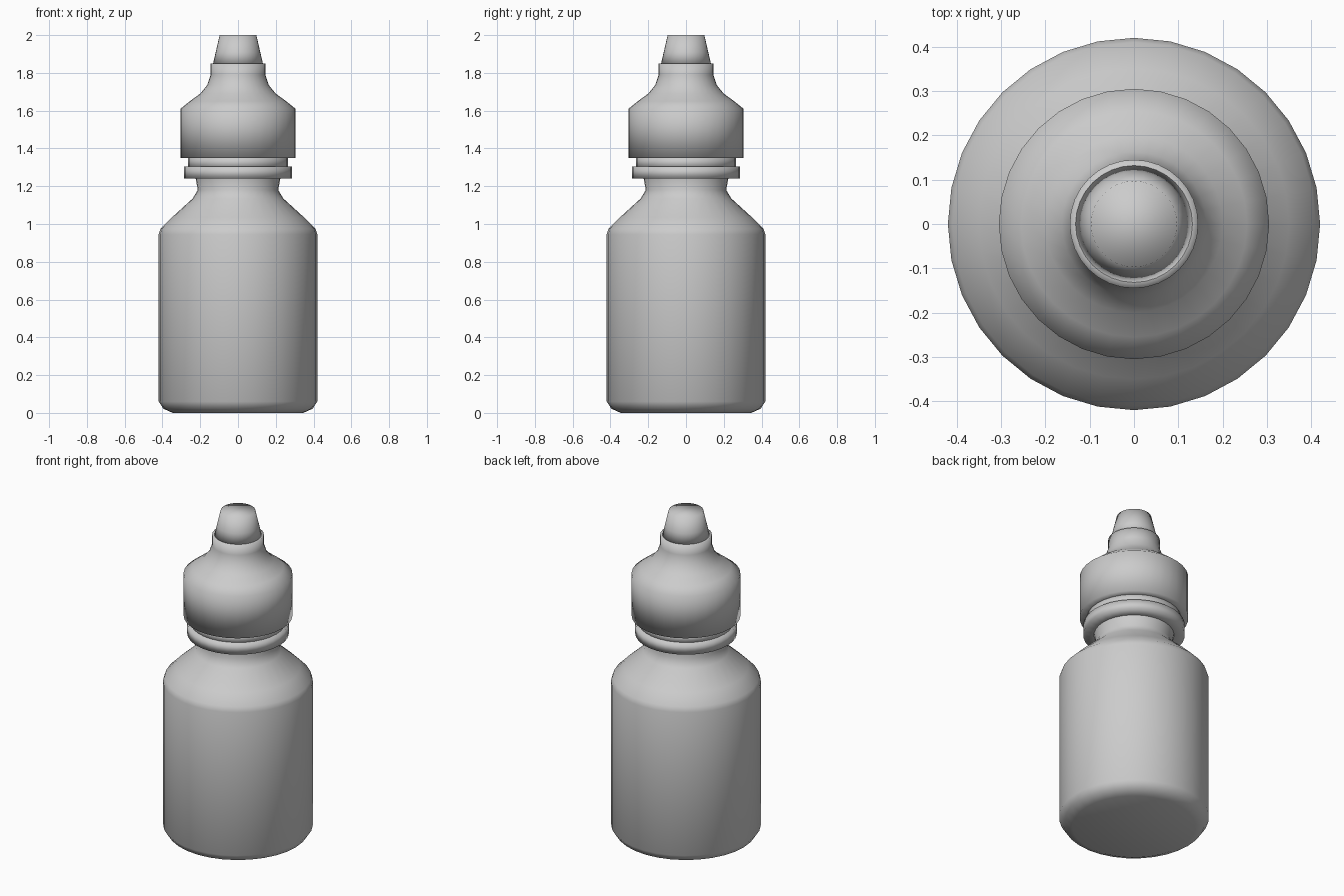
import bpy
import math
from mathutils import Matrix

SIDES = 32

cube = bpy.data.objects.get("Cube")
if cube:
    bpy.data.objects.remove(cube, do_unlink=True)

# One plain grey plastic
grey = bpy.data.materials.new("grey_plastic")
grey.use_nodes = True
grey.diffuse_color = (0.6, 0.6, 0.6, 1)
grey.node_tree.nodes["Principled BSDF"].inputs["Base Color"].default_value = (0.6, 0.6, 0.6, 1)


def lathe(name, profile):
    """Spin an (radius, height) profile, listed bottom to top, and close both ends."""
    verts, faces = [], []
    for radius, height in profile:
        for i in range(SIDES):
            a = math.tau * i / SIDES
            verts.append((radius * math.cos(a), radius * math.sin(a), height))
    for row in range(len(profile) - 1):
        for i in range(SIDES):
            j = (i + 1) % SIDES
            low, high = row * SIDES, (row + 1) * SIDES
            faces.append((low + i, low + j, high + j, high + i))
    faces.append(tuple(reversed(range(SIDES))))
    faces.append(tuple(range(len(verts) - SIDES, len(verts))))
    mesh = bpy.data.meshes.new(name)
    mesh.from_pydata(verts, [], faces)
    mesh.materials.append(grey)
    mesh.shade_smooth()
    obj = bpy.data.objects.new(name, mesh)
    bpy.context.collection.objects.link(obj)
    return obj


# Bottle: rounded base, straight wall, sloping shoulder, short neck
lathe("bottle_body", [
    (0.345, 0), (0.395, 0.022), (0.42, 0.06), (0.42, 0.945), (0.41, 0.975),
    (0.35, 1.035), (0.24, 1.135), (0.213, 1.18), (0.224, 1.24), (0.224, 1.3)])

# Tamper ring under the cap, with the narrower collar above it
lathe("tamper_ring", [(0.22, 1.24), (0.285, 1.24), (0.285, 1.305), (0.22, 1.305)])
lathe("collar", [(0.264, 1.29), (0.264, 1.36)])

# Cap: straight skirt, flared shoulder, stem
lathe("cap", [
    (0.25, 1.35), (0.305, 1.35), (0.305, 1.61), (0.255, 1.65), (0.2, 1.69),
    (0.163, 1.735), (0.145, 1.79), (0.145, 1.85), (0.125, 1.85)])

# Tapered dropper tip
lathe("dropper_tip", [(0.133, 1.845), (0.118, 1.91), (0.097, 2.0)])
